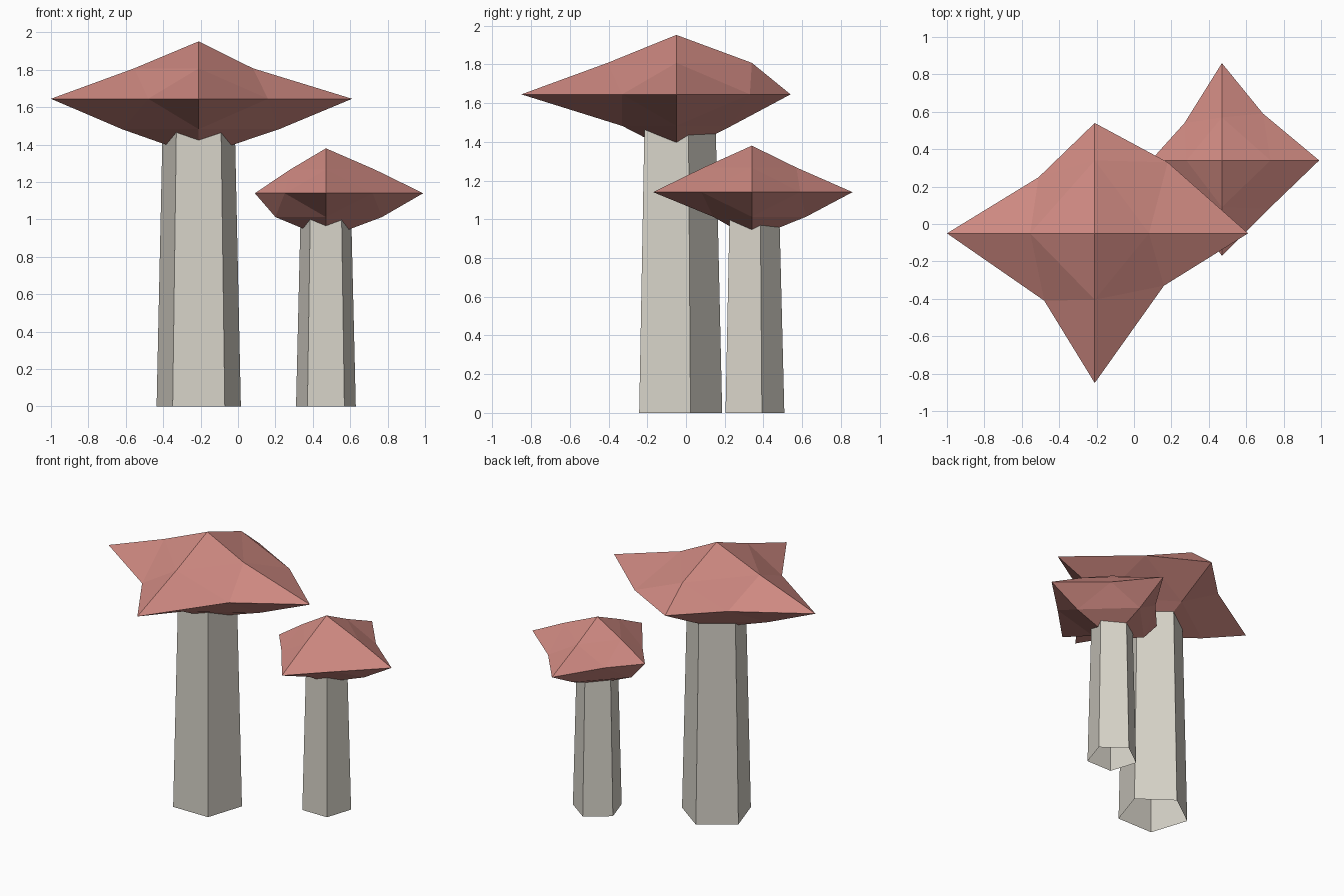
import bpy, bmesh
from math import sin, cos, pi

if "Cube" in bpy.data.objects:
    bpy.data.objects.remove(bpy.data.objects["Cube"])


def material(name, rgb):
    m = bpy.data.materials.new(name)
    m.diffuse_color = (*rgb, 1)
    m.use_nodes = True
    m.node_tree.nodes["Principled BSDF"].inputs["Base Color"].default_value = m.diffuse_color
    return m


cap_mat = material("cap_red", (0.62, 0.25, 0.22))
stem_mat = material("stem_cream", (0.68, 0.65, 0.58))


def make_object(name, bm, mat):
    mesh = bpy.data.meshes.new(name)
    bm.to_mesh(mesh)
    bm.free()
    mesh.materials.append(mat)
    bpy.context.collection.objects.link(bpy.data.objects.new(name, mesh))


def make_stem(name, cx, cy, r_base, r_top, height):
    # Tapered five-sided tube, open at the bottom, corner facing the back
    bm = bmesh.new()
    rings = []
    for r, z in ((r_base, 0), (r_top, height)):
        rings.append([bm.verts.new((cx + r * cos(pi / 2 + k * 2 * pi / 5),
                                    cy + r * sin(pi / 2 + k * 2 * pi / 5), z))
                      for k in range(5)])
    for k in range(5):
        n = (k + 1) % 5
        bm.faces.new((rings[0][k], rings[0][n], rings[1][n], rings[1][k]))
    make_object(name, bm, stem_mat)


def make_cap(name, cx, cy, z, h, tips, notches, upper, lower):
    # Octahedron split once, with uneven rim; values run east, north, west, south
    bm = bmesh.new()
    axes = ((1, 0), (0, 1), (-1, 0), (0, -1))

    def ring(radii, height):
        return [bm.verts.new((cx + a * r, cy + b * r, height))
                for r, (a, b) in zip(radii, axes)]

    tip = ring(tips, z)
    notch = [bm.verts.new((x, y, z)) for x, y in notches]
    for radii, s in ((upper, 1), (lower, -1)):
        mid = ring(radii, z + s * h * 0.53)
        pole = bm.verts.new((cx, cy, z + s * h))
        for i in range(4):
            j = (i + 1) % 4
            for tri in ((tip[i], notch[i], mid[i]), (notch[i], mid[j], mid[i]),
                        (notch[i], tip[j], mid[j]), (mid[i], mid[j], pole)):
                bm.faces.new(tri[::s])
    make_object(name, bm, cap_mat)


# Large mushroom
make_stem("large_stem", -0.21, -0.05, 0.237, 0.203, 1.5)
make_cap("large_cap", -0.21, -0.05, 1.645, 0.307,
         (0.82, 0.59, 0.79, 0.80),
         ((0.18, 0.33), (-0.51, 0.25), (-0.48, -0.41), (0.16, -0.33)),
         (0.29, 0.39, 0.345, 0.355), (0.43, 0.285, 0.41, 0.28))

# Small mushroom
make_stem("small_stem", 0.47, 0.34, 0.168, 0.142, 1.04)
make_cap("small_cap", 0.47, 0.34, 1.14, 0.24,
         (0.52, 0.52, 0.38, 0.51),
         ((0.69, 0.59), (0.27, 0.54), (0.25, 0.14), (0.72, 0.08)),
         (0.26, 0.23, 0.19, 0.25), (0.30, 0.28, 0.27, 0.20))
